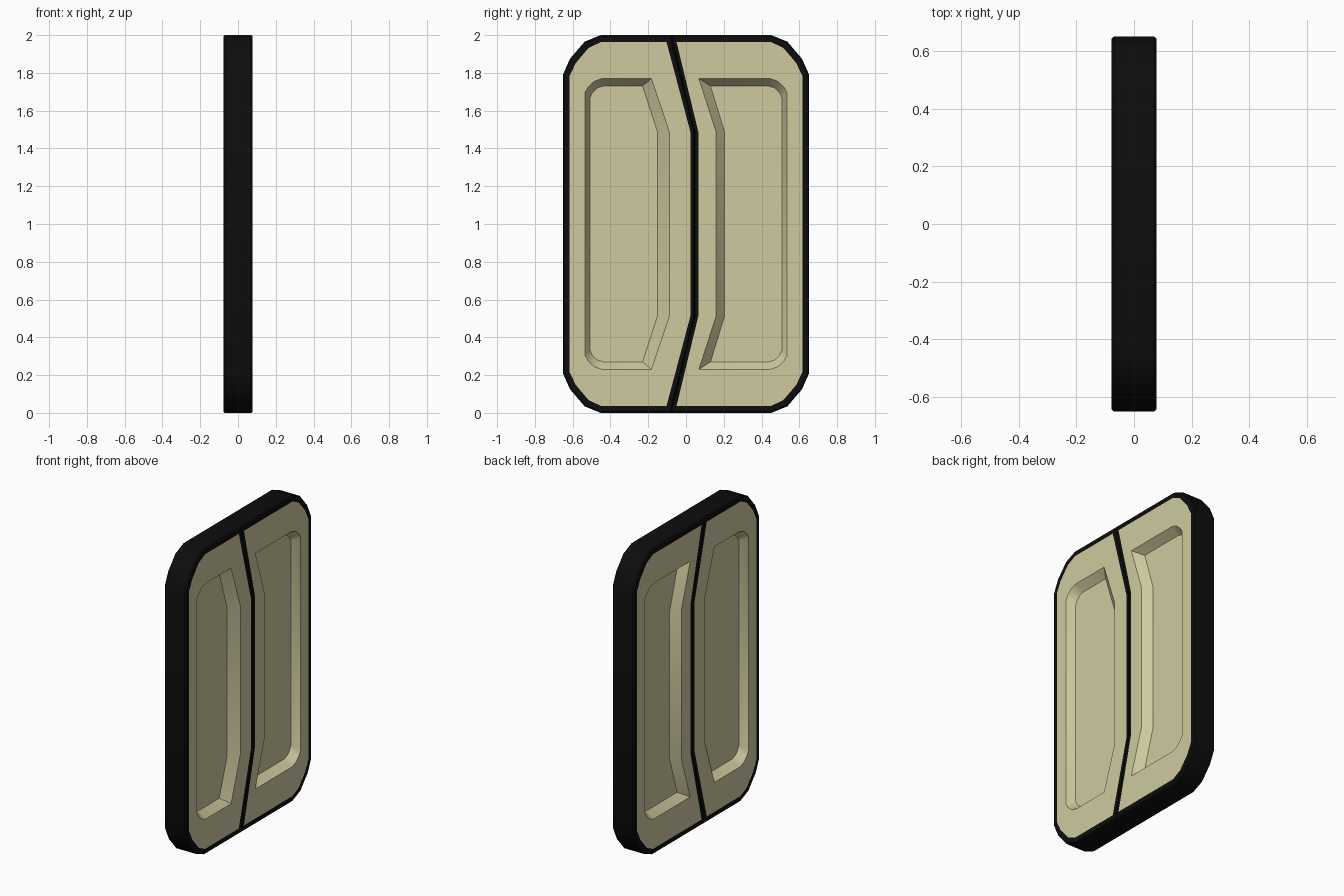
import bpy, bmesh, math

cube = bpy.data.objects.get("Cube")
if cube:
    bpy.data.objects.remove(cube, do_unlink=True)


def material(name, color):
    m = bpy.data.materials.new(name)
    m.use_nodes = True
    m.diffuse_color = color
    m.node_tree.nodes["Principled BSDF"].inputs["Base Color"].default_value = color
    return m


BLACK = material("black trim", (0.004, 0.004, 0.004, 1))
CREAM = material("cream panel", (0.62, 0.59, 0.35, 1))

HALF = 0.078     # half the slab thickness
DEPTH = 0.052    # depth of the recesses
KINK = 1.485     # height of the upper bend in the dividing line


def loop(side, y_bend, y_top, y_out, z_top, corner):
    """Outline of one half: bent inner edge, rounded outer corners, same above and below."""
    upper = [(y_bend, KINK), (y_top, z_top)]
    upper += [(side * (y_out - dy), z_top - dz) for dy, dz in corner]
    return upper + [(y, 2 - z) for y, z in reversed(upper)]


def mix(a, b, t):
    return [(p[0] + (q[0] - p[0]) * t, p[1] + (q[1] - p[1]) * t) for p, q in zip(a, b)]


def build_half(name, side, panel_y, rim_y, floor_y):
    outer = loop(side, 0.045, -0.08, 0.652, 2.0,
                 [(0.2, 0), (0.115, 0.035), (0.038, 0.125), (0, 0.21)])
    panel = loop(side, *panel_y, 0.617, 1.963,
                 [(0.165, 0), (0.1, 0.032), (0.034, 0.11), (0, 0.18)])
    rim = loop(side, *rim_y, 0.535, 1.77,
               [(0.09, 0), (0.05, 0.014), (0.016, 0.045), (0, 0.075)])
    floor = loop(side, *floor_y, 0.508, 1.73,
                 [(0.07, 0), (0.036, 0.011), (0.012, 0.036), (0, 0.062)])
    bm = bmesh.new()

    def ring(points, x):
        return [bm.verts.new((x, y, z)) for y, z in points]

    def bridge(a, b, index):
        for i in range(len(a)):
            j = (i + 1) % len(a)
            bm.faces.new((a[i], a[j], b[j], b[i])).material_index = index

    # Edge, softened trim, panel border, recess wall and floor on each face
    edges = []
    for sx in (1, -1):
        rings = [ring(outer, sx * (HALF - 0.008)),
                 ring(mix(outer, panel, 0.2), sx * HALF),
                 ring(panel, sx * HALF),
                 ring(rim, sx * HALF),
                 ring(floor, sx * (HALF - DEPTH))]
        for k, index in enumerate((0, 0, 1, 1)):
            bridge(rings[k], rings[k + 1], index)
        bm.faces.new(rings[-1]).material_index = 1
        edges.append(rings[0])
    bridge(edges[0], edges[1], 0)
    bmesh.ops.recalc_face_normals(bm, faces=bm.faces)

    mesh = bpy.data.meshes.new(name)
    bm.to_mesh(mesh)
    bm.free()
    mesh.materials.append(BLACK)
    mesh.materials.append(CREAM)
    obj = bpy.data.objects.new(name, mesh)
    bpy.context.collection.objects.link(obj)
    bpy.ops.object.select_all(action="DESELECT")
    obj.select_set(True)
    bpy.context.view_layer.objects.active = obj
    bpy.ops.object.shade_smooth_by_angle(angle=math.radians(30))


# Each pair is the inner edge position at the bend and at the top
build_half("front_door_half", -1, (0.024, -0.103), (-0.087, -0.183), (-0.15, -0.23))
build_half("back_door_half", 1, (0.066, -0.05), (0.16, 0.068), (0.205, 0.13))
